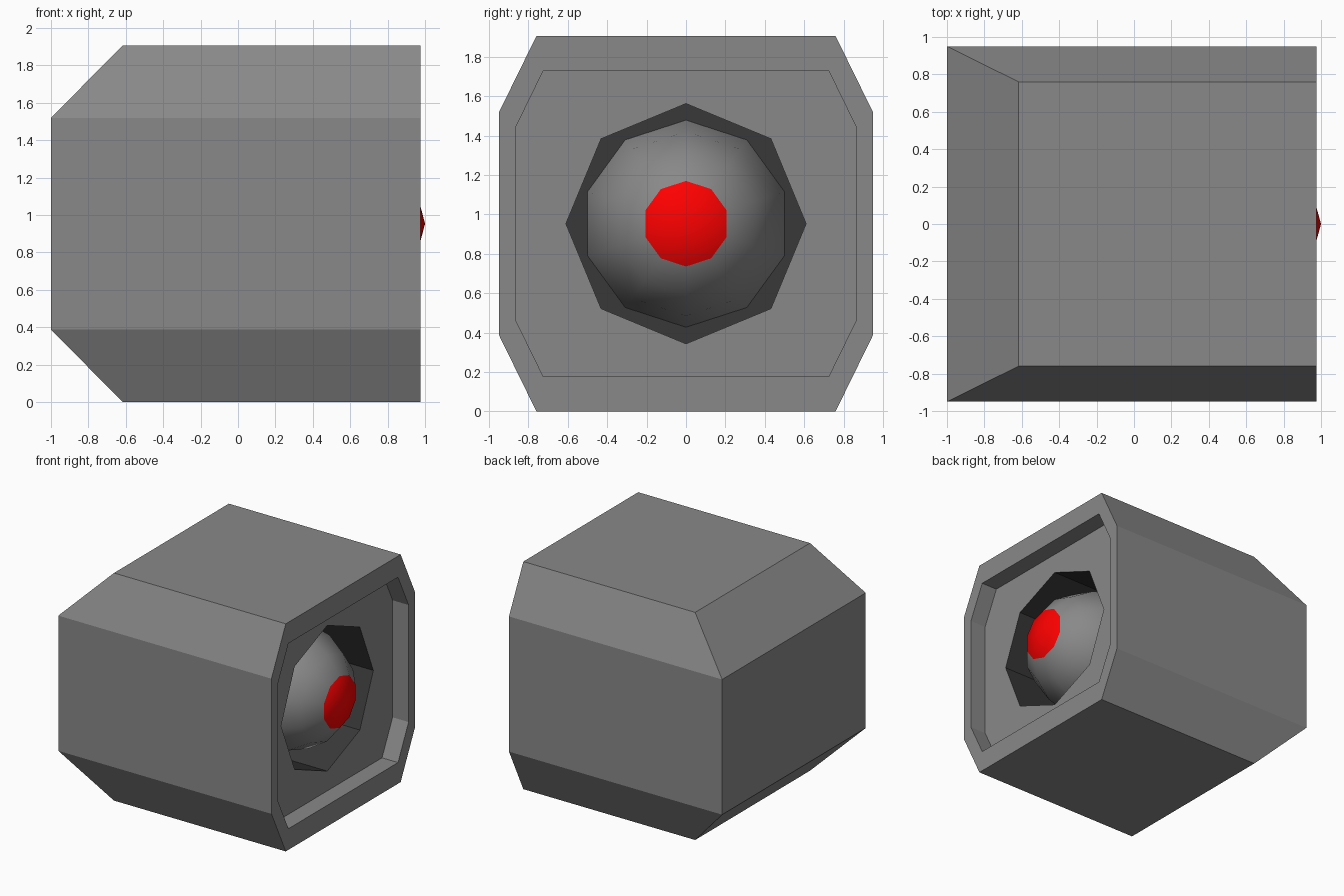
import bpy, bmesh
from math import sin, cos, pi, radians

if "Cube" in bpy.data.objects:
    bpy.data.objects.remove(bpy.data.objects["Cube"])

ZC = 0.953  # height of the central axis


def material(name, rgb):
    m = bpy.data.materials.new(name)
    m.diffuse_color = (*rgb, 1)
    m.use_nodes = True
    m.node_tree.nodes["Principled BSDF"].inputs["Base Color"].default_value = m.diffuse_color
    return m


GREY = material("grey", (0.25, 0.25, 0.25))
DARK = material("dark_grey", (0.04, 0.04, 0.04))
RED = material("red", (1.0, 0.0, 0.0))


def finish(name, bm, *mats):
    me = bpy.data.meshes.new(name)
    bm.to_mesh(me)
    bm.free()
    ob = bpy.data.objects.new(name, me)
    bpy.context.collection.objects.link(ob)
    for m in mats:
        me.materials.append(m)
    return ob


def ring(bm, pts):
    return [bm.verts.new(p) for p in pts]


def bridge(bm, a, b):
    n = len(a)
    for i in range(n):
        j = (i + 1) % n
        bm.faces.new((a[i], a[j], b[j], b[i]))


def octagon(side_y, side_z, top_y, top_z):
    """Chamfered rectangle, counter-clockwise from the right-hand side."""
    q = [(side_y, side_z), (top_y, top_z)]
    half = q + [(-y, z) for y, z in reversed(q)]
    return half + [(-y, -z) for y, z in half]


def polygon(n, r, start=0.0):
    return [(r * cos(start + 2 * pi * i / n), r * sin(start + 2 * pi * i / n))
            for i in range(n)]


def at(x, pts):
    return [(x, y, ZC + z) for y, z in pts]


FRONT, FLOOR, SOCKET_BACK, HOLE_R = 0.975, 0.827, 0.37, 0.61
outer = octagon(0.95, 0.566, 0.76, 0.953)
inner = octagon(0.865, 0.49, 0.725, 0.776)

# Housing: chamfered shell with sloped back, front rim, recess and round opening
bm = bmesh.new()
back = ring(bm, [(-0.617 if abs(z) > 0.6 else -1.0, y, ZC + z) for y, z in outer])
rings = [back,
         ring(bm, at(FRONT, outer)),
         ring(bm, at(FRONT, inner)),
         ring(bm, at(FLOOR, inner)),
         ring(bm, at(FLOOR, polygon(8, HOLE_R)))]
for a, b in zip(rings, rings[1:]):
    bridge(bm, a, b)
for ids in ((3, 2, 1, 0), (7, 6, 5, 4), (7, 4, 3, 0)):
    bm.faces.new([back[i] for i in ids])
finish("housing", bm, GREY)

# Socket: dark eight-sided well behind the opening, seen from inside
bm = bmesh.new()
mouth = ring(bm, at(FLOOR, polygon(8, HOLE_R)))
well = ring(bm, at(SOCKET_BACK, polygon(8, HOLE_R)))
bridge(bm, mouth, well)
bm.faces.new(well)
finish("socket", bm, DARK)

# Eyeball: ten-sided smooth dome with a red pupil on its tip
bm = bmesh.new()
dome = []
for deg in (90, 62, 43, 24.2):
    t = radians(deg)
    dome.append(ring(bm, at(0.35 + 0.65 * cos(t), polygon(10, 0.53 * sin(t), pi / 2))))
for a, b in zip(dome, dome[1:]):
    bridge(bm, a, b)
tip = bm.verts.new((1.0, 0, ZC))
for i in range(10):
    f = bm.faces.new((dome[-1][i], dome[-1][(i + 1) % 10], tip))
    f.material_index = 1
for f in bm.faces:
    f.smooth = True
finish("eyeball", bm, GREY, RED)
